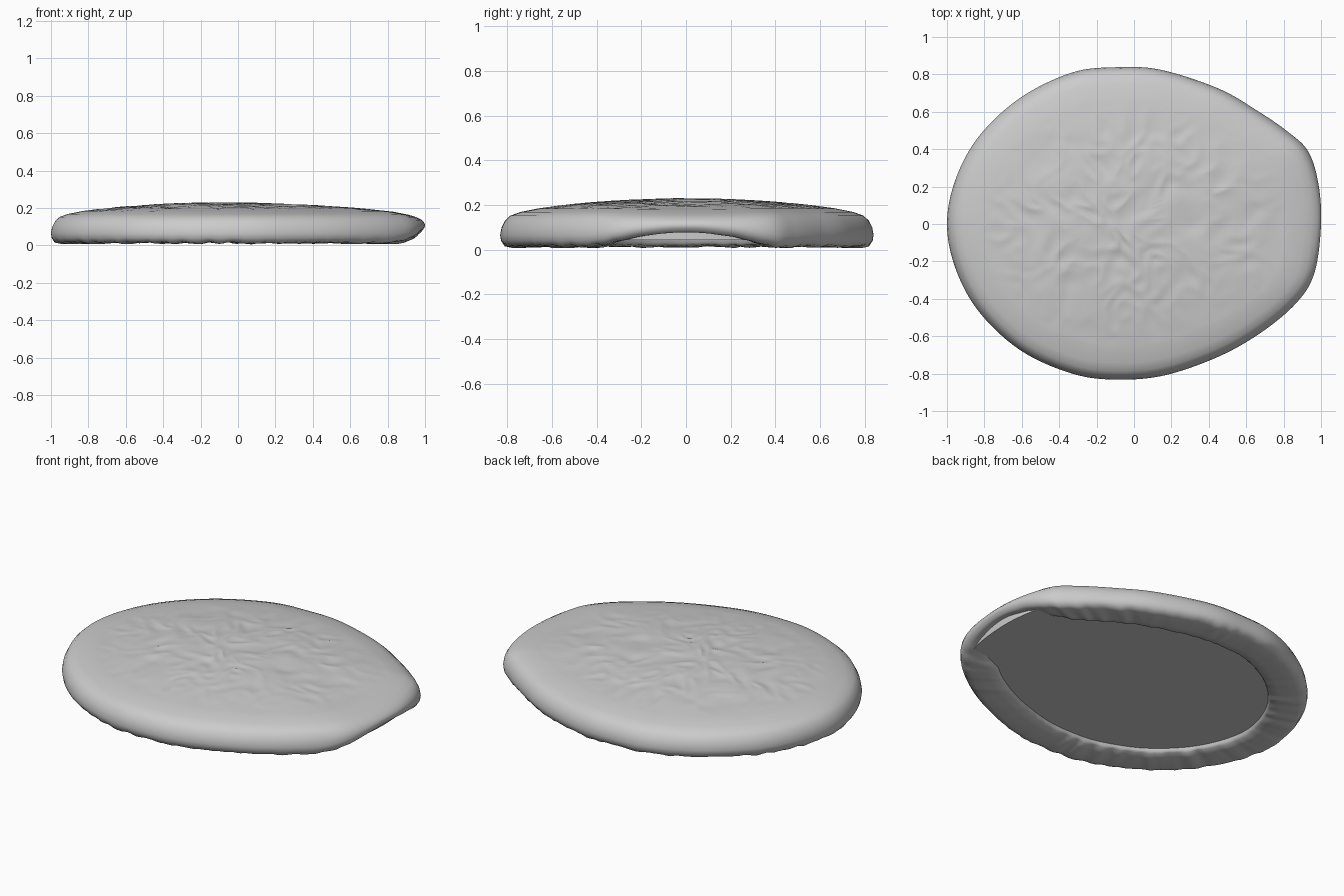
import bpy, bmesh, math
from mathutils import Vector, noise

if "Cube" in bpy.data.objects:
    bpy.data.objects.remove(bpy.data.objects["Cube"])

# Seat outline seen from above (counter-clockwise, starting at +x)
OUTLINE = [(1, 0), (0.985, 0.22), (0.93, 0.39), (0.82, 0.495), (0.66, 0.605), (0.45, 0.725), (0.14, 0.825),
           (-0.1, 0.838), (-0.33, 0.81), (-0.6, 0.68), (-0.82, 0.48), (-0.95, 0.25), (-1, 0),
           (-0.95, -0.25), (-0.82, -0.48), (-0.6, -0.68), (-0.33, -0.8), (-0.1, -0.832),
           (0.16, -0.81), (0.45, -0.71), (0.68, -0.58), (0.87, -0.42), (0.965, -0.26)]
# Cover cross-section as (inset, height): wrapped hem, and the open nose at +x
HEM = [(.215, .045), (.21, .03), (.20, .02), (.15, .014), (.10, .012), (.05, .012), (.02, .018),
       (.004, .04), (0, .065), (.006, .098), (.022, .13), (.046, .152), (.09, .168), (.17, .184)]
NOSE = [(.06, .085), (.052, .083), (.045, .081), (.038, .079), (.032, .077), (.025, .077), (.014, .083),
        (.004, .097), (0, .11), (.006, .123), (.02, .137), (.05, .152), (.09, .164), (.17, .18)]
CENTRE = Vector((-0.1, 0))
SEG, DOME = 260, 40


def outline_point(t):
    n = len(OUTLINE)
    i = int(t * n)
    f = t * n - i
    a, b, c, d = (Vector(OUTLINE[(i + k) % n]) for k in (-1, 0, 1, 2))
    return 0.5 * (2 * b + (c - a) * f + (2 * a - 5 * b + 4 * c - d) * f * f
                  + (3 * b - a - 3 * c + d) * f ** 3)


def inset(p, off):
    r = p - CENTRE
    return CENTRE + r * (1 - off / r.length)


def nose_weight(p):
    if p.x < 0:
        return 0
    k = max(0, 1 - abs(p.y) / 0.42)
    return math.sin(k * math.pi / 2)


def wrinkle(p, k):
    v = Vector((p.x * 7, p.y * 7, 2.0))
    warp = noise.noise_vector(v * 0.6) * 1.5
    ridge = 0.5 - abs(noise.noise(v + warp))
    return 0.012 * (ridge - 0.3) * k


def make_object(name, rings, cap_first=False, cap_last=False):
    bm = bmesh.new()
    grid = [[bm.verts.new(v) for v in ring] for ring in rings]
    for lo, hi in zip(grid, grid[1:]):
        n = len(lo)
        for j in range(n):
            bm.faces.new((lo[j], lo[(j + 1) % n], hi[(j + 1) % n], hi[j]))
    if cap_first:
        bm.faces.new(grid[0][::-1])
    if cap_last:
        bm.faces.new(grid[-1])
    me = bpy.data.meshes.new(name)
    bm.to_mesh(me)
    bm.free()
    ob = bpy.data.objects.new(name, me)
    bpy.context.collection.objects.link(ob)
    bpy.ops.object.select_all(action='DESELECT')
    ob.select_set(True)
    bpy.context.view_layer.objects.active = ob
    bpy.ops.object.shade_smooth_by_angle(angle=math.radians(50))
    return ob


edge = [outline_point(j / SEG) for j in range(SEG)]

# Fabric cover: gathered hem, rounded side and wrinkled domed top
rings = []
for i, (a, b) in enumerate(zip(HEM, NOSE)):
    ring = []
    for p in edge:
        w = nose_weight(p)
        q = inset(p, a[0] + (b[0] - a[0]) * w)
        z = a[1] + (b[1] - a[1]) * w
        if 2 <= i <= 6:
            z += 0.009 * noise.noise(Vector((p.x * 19, p.y * 19, i * 0.12))) * (1 - w)
        ring.append((q.x, q.y, max(z, 0)))
    rings.append(ring)
for k in range(1, DOME):
    s = k / DOME
    ring = []
    for p in edge:
        rim = inset(p, 0.17)
        q = CENTRE + (rim - CENTRE) * (1 - s)
        z0 = 0.184 - 0.004 * nose_weight(p)
        z = z0 + (0.228 - z0) * (1 - (1 - s) ** 2)
        ring.append((q.x, q.y, z + wrinkle(q, min(1, s * 5))))
    rings.append(ring)
make_object("seat_cover", rings, cap_last=True)

# Board that the cover is wrapped around, its top edge tucked into the cover
board = [[(*inset(p, 0.058), z) for p in edge] for z in (0.042, 0.086)]
make_object("seat_board", board, cap_first=True)
